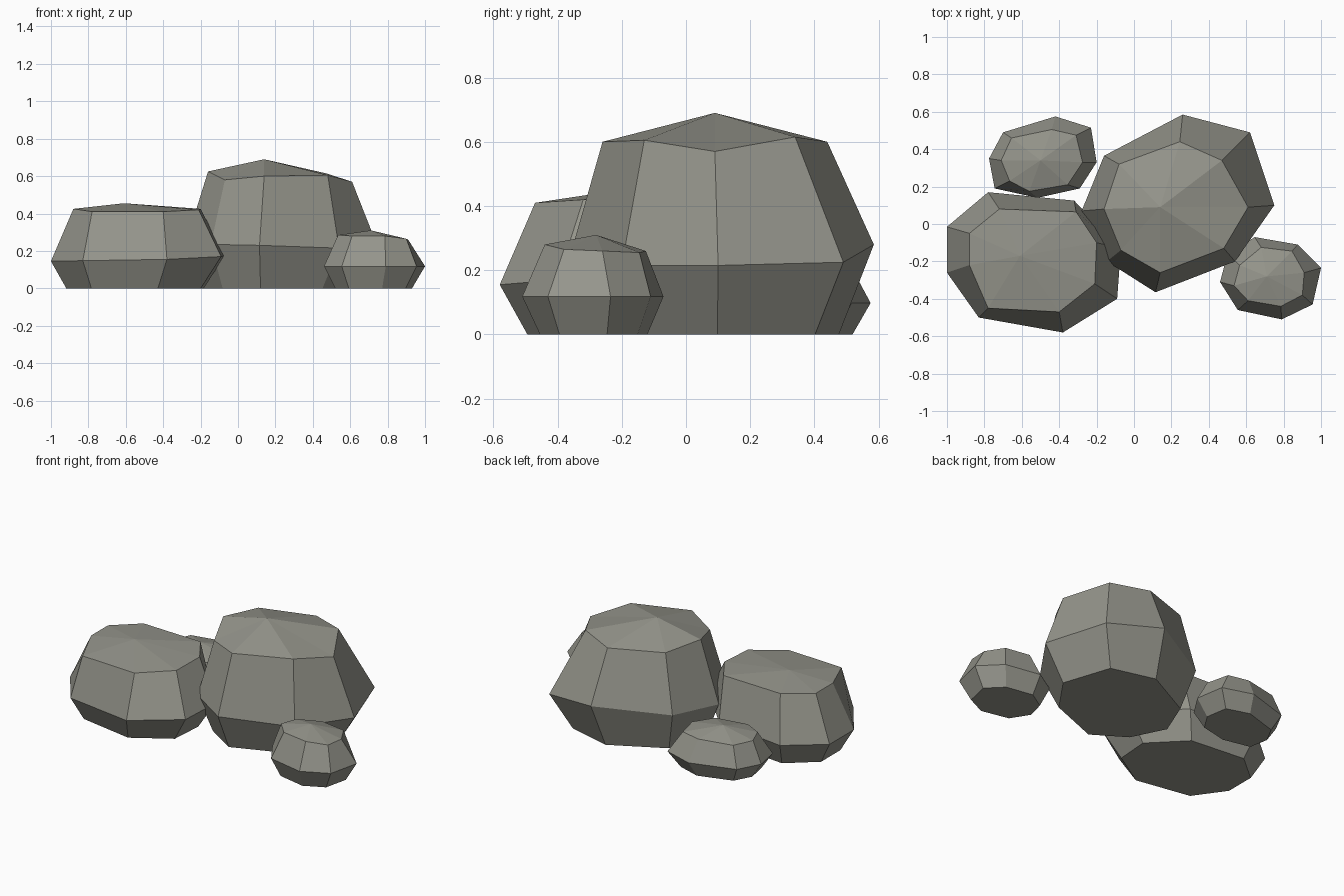
import bpy, bmesh

stone = bpy.data.materials.new("stone")
stone.diffuse_color = (0.30, 0.30, 0.26, 1)


def as_list(v, n):
    return v if isinstance(v, list) else [v] * n


def rock(name, apex, belly, belly_z, crown, crown_z, foot_scale):
    """Faceted boulder: flat foot, wide belly ring, crown ring and a low peak."""
    n = len(belly)
    cx, cy, _ = apex
    foot = [(cx + (x - cx) * foot_scale, cy + (y - cy) * foot_scale) for x, y in belly]
    bm = bmesh.new()
    rings = []
    for pts, zs in ((foot, 0), (belly, belly_z), (crown, crown_z)):
        rings.append([bm.verts.new((x, y, z)) for (x, y), z in zip(pts, as_list(zs, n))])
    peak = bm.verts.new(apex)
    bm.faces.new(rings[0][::-1])
    for i in range(n):
        j = (i + 1) % n
        for low, high in zip(rings, rings[1:]):
            bm.faces.new((low[i], low[j], high[j], high[i]))
        bm.faces.new((rings[-1][i], rings[-1][j], peak))
    bmesh.ops.recalc_face_normals(bm, faces=bm.faces)
    mesh = bpy.data.meshes.new(name)
    bm.to_mesh(mesh)
    bm.free()
    mesh.materials.append(stone)
    bpy.context.collection.objects.link(bpy.data.objects.new(name, mesh))


# Tall main boulder
rock("large_rock", (0.14, 0.09, 0.69),
     [(0.75, 0.10), (0.62, 0.49), (0.26, 0.585), (-0.16, 0.365),
      (-0.28, 0.07), (-0.145, -0.20), (0.115, -0.365), (0.54, -0.20)],
     [0.215, 0.225, 0.28, 0.25, 0.24, 0.235, 0.23, 0.215],
     [(0.61, 0.09), (0.47, 0.34), (0.245, 0.44), (-0.08, 0.32),
      (-0.16, 0.08), (-0.07, -0.14), (0.14, -0.26), (0.48, -0.13)],
     [0.57, 0.615, 0.60, 0.61, 0.625, 0.58, 0.60, 0.605], 0.78)

# Broad boulder at front left
rock("medium_rock", (-0.61, -0.17, 0.455),
     [(-0.07, -0.13), (-0.32, 0.125), (-0.78, 0.17), (-1.0, -0.015),
      (-1.0, -0.26), (-0.83, -0.50), (-0.38, -0.58), (-0.09, -0.40)],
     [0.175, 0.16, 0.15, 0.145, 0.145, 0.148, 0.155, 0.17],
     [(-0.20, -0.10), (-0.31, 0.065), (-0.72, 0.08), (-0.88, -0.05),
      (-0.88, -0.22), (-0.78, -0.45), (-0.40, -0.47), (-0.21, -0.32)],
     [0.425, 0.43, 0.43, 0.425, 0.425, 0.41, 0.41, 0.42], 0.79)

# Small stone at front right
rock("small_rock_right", (0.71, -0.28, 0.31),
     [(1.0, -0.235), (0.875, -0.11), (0.645, -0.07), (0.50, -0.16),
      (0.46, -0.31), (0.555, -0.46), (0.79, -0.51), (0.955, -0.43)], 0.118,
     [(0.91, -0.26), (0.845, -0.145), (0.68, -0.125), (0.565, -0.22),
      (0.535, -0.33), (0.61, -0.41), (0.785, -0.44), (0.90, -0.38)],
     [0.26, 0.255, 0.26, 0.28, 0.285, 0.28, 0.28, 0.265], 0.76)

# Low stone at back left
rock("small_rock_back", (-0.50, 0.34, 0.27),
     [(-0.20, 0.33), (-0.23, 0.515), (-0.42, 0.575), (-0.70, 0.49),
      (-0.775, 0.35), (-0.745, 0.19), (-0.515, 0.14), (-0.29, 0.19)], 0.098,
     [(-0.275, 0.33), (-0.31, 0.475), (-0.44, 0.505), (-0.655, 0.46),
      (-0.71, 0.34), (-0.665, 0.23), (-0.56, 0.175), (-0.355, 0.21)], 0.228, 0.76)
